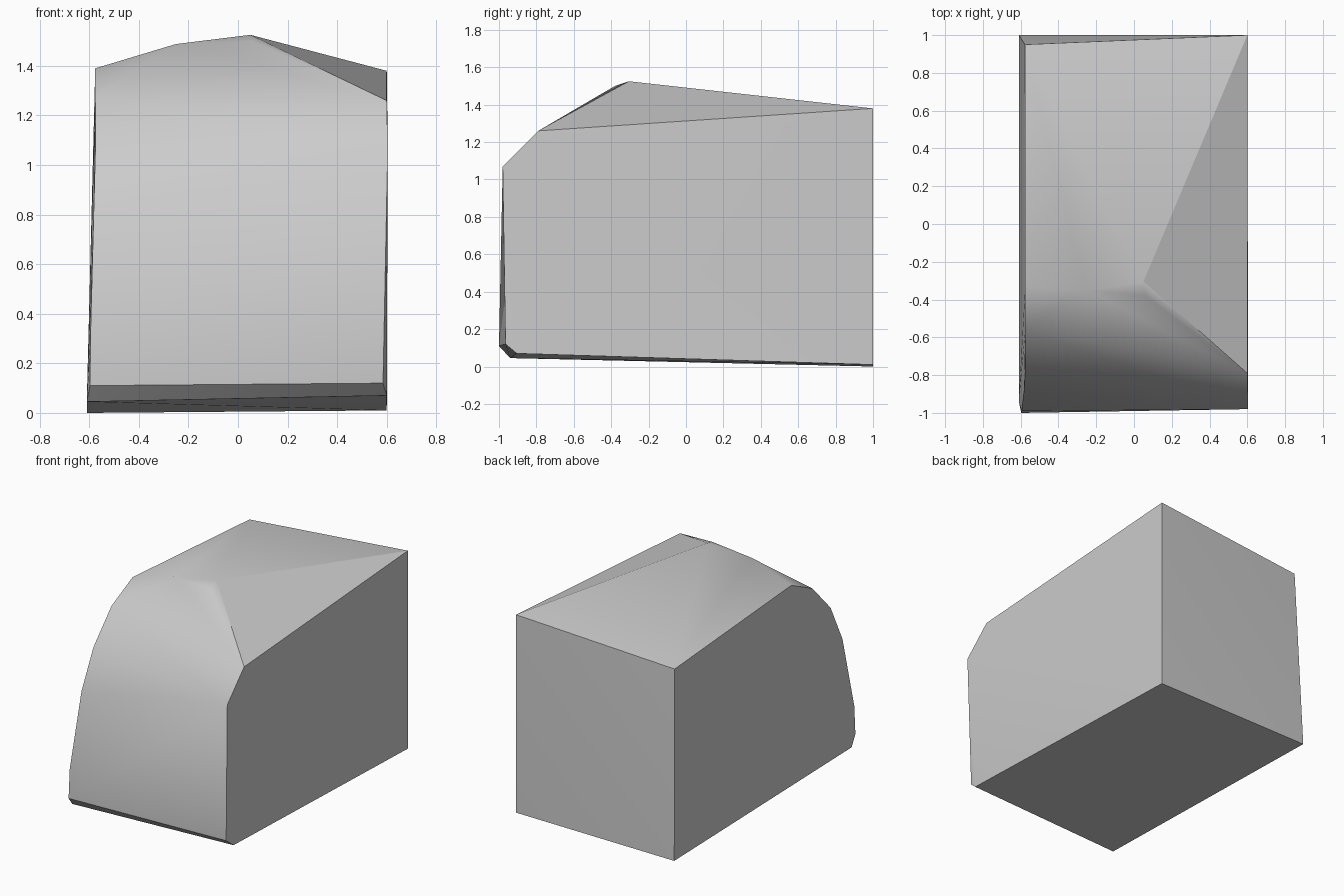
import bpy, bmesh, math

if "Cube" in bpy.data.objects:
    bpy.data.objects.remove(bpy.data.objects["Cube"], do_unlink=True)

# Matte grey for the whole body
grey = bpy.data.materials.new("stone_grey")
grey.use_nodes = True
colour = (0.6, 0.6, 0.6, 1)
grey.diffuse_color = colour
grey.node_tree.nodes["Principled BSDF"].inputs["Base Color"].default_value = colour

# Curved side profile, from the back around the top to the front foot
left_profile = [(-.61, 1, 0), (-.578, .95, 1.3), (-.576, -.33, 1.39),
                (-.576, -.56, 1.28), (-.575, -.76, 1.07), (-.582, -.88, .81),
                (-.595, -.99, .31), (-.597, -1, .11), (-.61, -.94, .045)]
# Straighter opposite side with a chamfered brow
right_profile = [(.6, 1, .01), (.6, 1, 1.38), (.6, -.79, 1.26),
                 (.604, -.98, 1.07), (.585, -.965, .12), (.6, -.905, .07)]
# Crest of the roof
crest = [(.05, -.305, 1.525), (.06, -.38, 1.5), (-.25, -.35, 1.488)]

# Skin the outline as one faceted solid
bm = bmesh.new()
for point in left_profile + right_profile + crest:
    bm.verts.new(point)
hull = bmesh.ops.convex_hull(bm, input=bm.verts)
loose = set(hull["geom_interior"]) | set(hull["geom_unused"])
bmesh.ops.delete(bm, geom=[v for v in loose if isinstance(v, bmesh.types.BMVert)],
                 context='VERTS')
bmesh.ops.recalc_face_normals(bm, faces=bm.faces)


def is_side_slope(face):
    return face.normal.x > 0.25


# Smooth the rounded brow, keep hard corners and the side slope crisp
for face in bm.faces:
    face.smooth = True
for edge in bm.edges:
    first, second = edge.link_faces
    crisp = is_side_slope(first) != is_side_slope(second)
    edge.smooth = not crisp and edge.calc_face_angle() < math.radians(36)

mesh = bpy.data.meshes.new("rounded_block")
bm.to_mesh(mesh)
bm.free()
mesh.materials.append(grey)
block = bpy.data.objects.new("rounded_block", mesh)
bpy.context.collection.objects.link(block)
